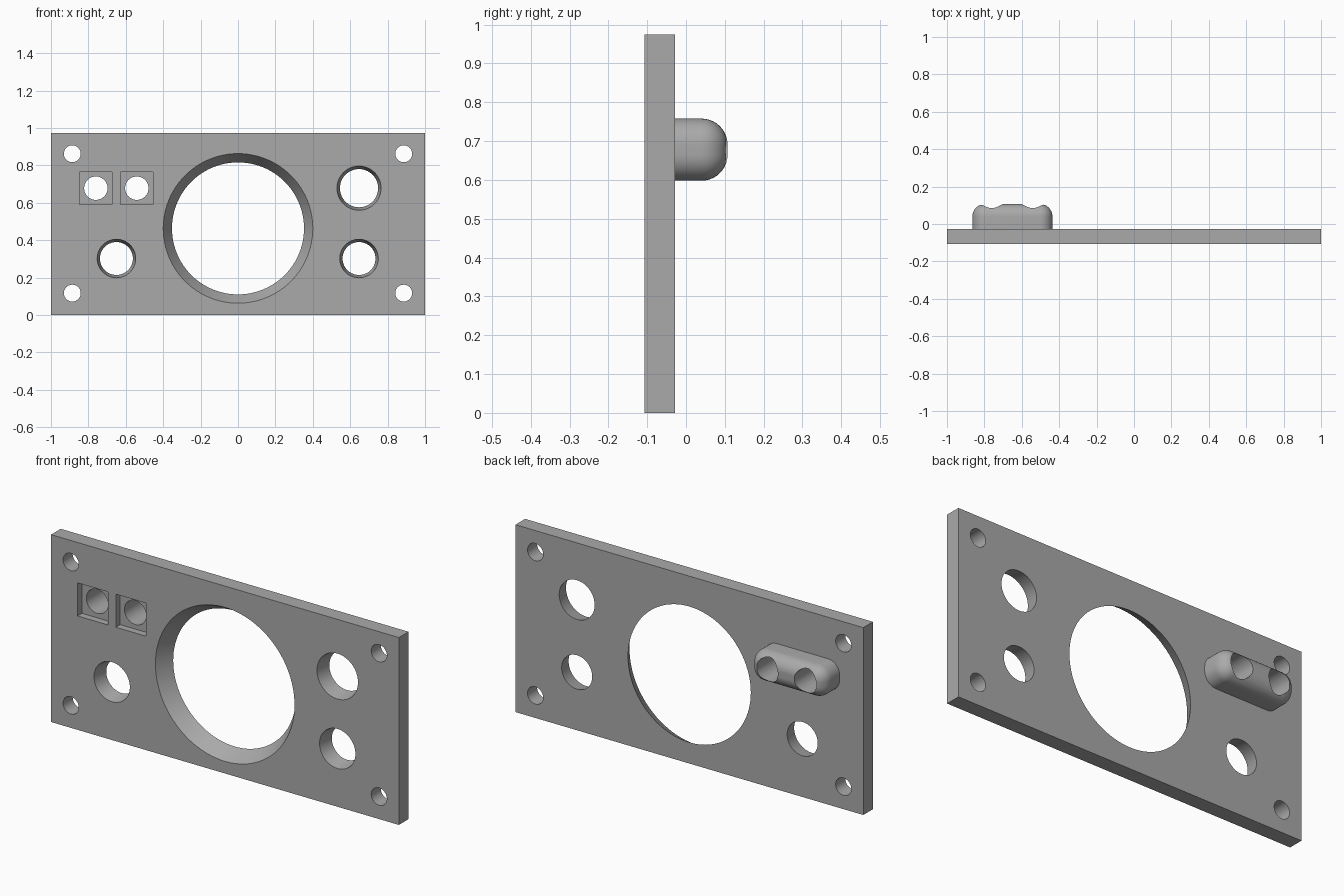
import bpy, bmesh, math
from mathutils import Matrix, Vector

cube = bpy.data.objects.get("Cube")
if cube:
    bpy.data.objects.remove(cube, do_unlink=True)

FRONT, BACK, HEIGHT = -0.107, -0.028, 0.974
SOCKET_Z = 0.678
SOCKET_X = (-0.76, -0.541)

grey = bpy.data.materials.new("plain grey")
grey.use_nodes = True
grey.diffuse_color = (0.4, 0.4, 0.4, 1)
grey.node_tree.nodes["Principled BSDF"].inputs["Base Color"].default_value = (0.4, 0.4, 0.4, 1)


def make_object(name, bm):
    mesh = bpy.data.meshes.new(name)
    bm.to_mesh(mesh)
    bm.free()
    mesh.materials.append(grey)
    obj = bpy.data.objects.new(name, mesh)
    bpy.context.collection.objects.link(obj)
    return obj


def box(name, low, high, rounding=0):
    """Box between two corners; rounding softens every edge but the front ones."""
    low, high = Vector(low), Vector(high)
    bm = bmesh.new()
    bmesh.ops.create_cube(bm, size=1)
    bmesh.ops.scale(bm, vec=high - low, verts=bm.verts)
    bmesh.ops.translate(bm, vec=(low + high) / 2, verts=bm.verts)
    if rounding:
        edges = [e for e in bm.edges if any(v.co.y > low.y + 0.01 for v in e.verts)]
        bmesh.ops.bevel(bm, geom=edges, offset=rounding, segments=10,
                        profile=0.5, affect='EDGES')
    return make_object(name, bm)


def bore(x, z, front_radius, back_radius, back=BACK):
    """Round cutter along y whose radii are exact at the front and back faces."""
    margin = 0.02
    slope = (front_radius - back_radius) / (back - FRONT) * margin
    bm = bmesh.new()
    bmesh.ops.create_cone(bm, cap_ends=True, segments=96,
                          radius1=front_radius + slope, radius2=back_radius - slope,
                          depth=back - FRONT + 2 * margin)
    place = Matrix.Translation((x, (FRONT + back) / 2, z)) @ Matrix.Rotation(-math.pi / 2, 4, 'X')
    bmesh.ops.transform(bm, matrix=place, verts=bm.verts)
    return make_object("hole_cutter", bm)


def combine(target, others, operation):
    """Apply one boolean per helper, then remove the helpers."""
    for other in others:
        other.hide_render = True
        mod = target.modifiers.new("boolean", 'BOOLEAN')
        mod.operation, mod.solver, mod.object = operation, 'EXACT', other
    bpy.context.view_layer.update()
    graph = bpy.context.evaluated_depsgraph_get()
    mesh = bpy.data.meshes.new_from_object(target.evaluated_get(graph))
    target.modifiers.clear()
    target.data = mesh
    for other in others:
        bpy.data.objects.remove(other, do_unlink=True)


# Flat panel with the rounded socket housing on its back
panel = box("panel", (-1, FRONT, 0), (1, BACK, HEIGHT))
housing = box("socket_housing", (-0.864, BACK - 0.015, 0.598), (-0.436, 0.107, 0.758), 0.067)
combine(panel, [housing], 'UNION')

# Tapered dial openings and straight corner screw holes
cutters = [bore(0, 0.463, 0.4, 0.353),
           bore(0.647, SOCKET_Z, 0.118, 0.102),
           bore(0.647, 0.302, 0.103, 0.088),
           bore(-0.65, 0.302, 0.103, 0.088)]
for x in (-0.886, 0.886):
    for z in (0.117, 0.862):
        cutters.append(bore(x, z, 0.045, 0.045))

# Square recesses with round bores running through the housing
for x in SOCKET_X:
    cutters.append(box("recess_cutter", (x - 0.087, FRONT - 0.02, SOCKET_Z - 0.086),
                       (x + 0.087, FRONT + 0.036, SOCKET_Z + 0.086)))
    cutters.append(bore(x, SOCKET_Z, 0.0625, 0.0625, 0.107))
combine(panel, cutters, 'DIFFERENCE')

# Smooth curves, crisp rims
bpy.ops.object.select_all(action='DESELECT')
panel.select_set(True)
bpy.context.view_layer.objects.active = panel
bpy.ops.object.shade_smooth_by_angle(angle=math.radians(30))
